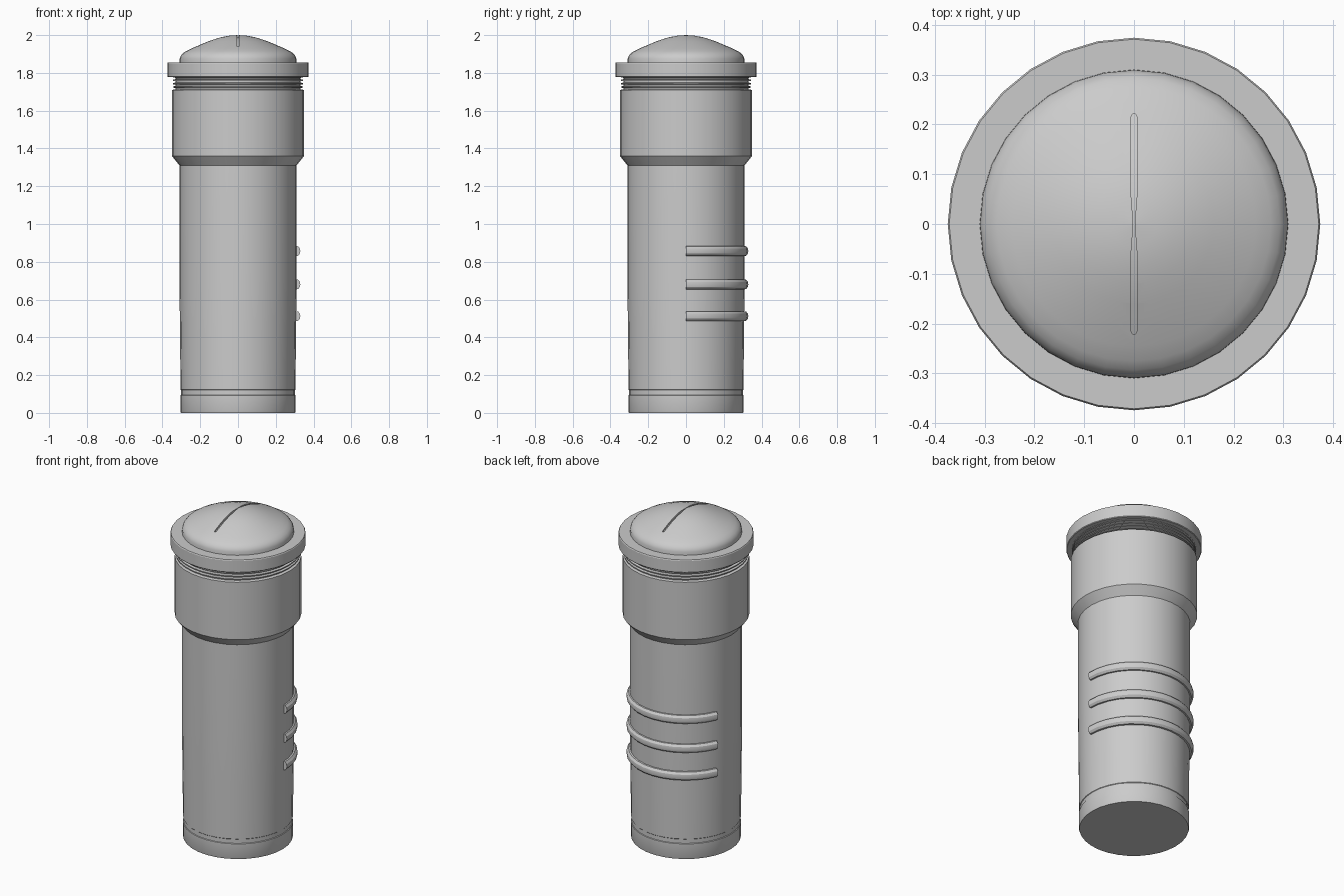
import bpy, bmesh, math

if "Cube" in bpy.data.objects:
    bpy.data.objects.remove(bpy.data.objects["Cube"])

SIDES = 32


def finish(name, bm, smooth=True):
    bmesh.ops.recalc_face_normals(bm, faces=bm.faces)
    me = bpy.data.meshes.new(name)
    bm.to_mesh(me)
    bm.free()
    ob = bpy.data.objects.new(name, me)
    bpy.context.collection.objects.link(ob)
    if smooth:
        shade(ob)
    return ob


def shade(ob):
    bpy.ops.object.select_all(action='DESELECT')
    ob.select_set(True)
    bpy.context.view_layer.objects.active = ob
    bpy.ops.object.shade_smooth_by_angle(angle=math.radians(30))


def lathe(name, profile, smooth=True):
    """Closed solid turned around z from (radius, z) points; r = 0 makes a pole."""
    bm = bmesh.new()
    rings = []
    for r, z in profile:
        if r == 0:
            rings.append([bm.verts.new((0, 0, z))] * SIDES)
        else:
            rings.append([bm.verts.new((r * math.cos(i * math.tau / SIDES),
                                        r * math.sin(i * math.tau / SIDES), z))
                          for i in range(SIDES)])
    for a, b in zip(rings, rings[1:]):
        for i in range(SIDES):
            j = (i + 1) % SIDES
            bm.faces.new(list(dict.fromkeys((a[i], a[j], b[j], b[i]))))
    for ring in (rings[0], rings[-1]):
        if ring[0] is not ring[1]:
            bm.faces.new(ring)
    return finish(name, bm, smooth)


def sweep(name, sections):
    """Skin between equal-length cross-sections, with capped ends."""
    bm = bmesh.new()
    rows = [[bm.verts.new(p) for p in s] for s in sections]
    n = len(rows[0])
    for a, b in zip(rows, rows[1:]):
        for i in range(n):
            j = (i + 1) % n
            bm.faces.new((a[i], a[j], b[j], b[i]))
    bm.faces.new(rows[0])
    bm.faces.new(rows[-1])
    return finish(name, bm, False)


# Main tube with a shallow notch near the foot
lathe("body_tube", [(0.302, 0), (0.305, 0.008), (0.305, 0.093), (0.301, 0.095),
                    (0.301, 0.12), (0.304, 0.123), (0.307, 0.4), (0.31, 0.7),
                    (0.31, 1.33)])

# Wider sleeve with a chamfered underside and screw thread at the top
thread = [(0.35, 1.71)]
for k in range(4):
    z = 1.713 + k * 0.018
    thread += [(0.331, z), (0.331, z + 0.007), (0.344, z + 0.009), (0.344, z + 0.015)]
lathe("sleeve", [(0.308, 1.308), (0.35, 1.36)] + thread + [(0.335, 1.785)])

# Cap flange
lathe("cap_flange", [(0.371, 1.778), (0.374, 1.782), (0.374, 1.851), (0.371, 1.856)])

# Domed lid
dome = [(0.31, 1.85), (0.309, 1.875), (0.304, 1.889), (0.293, 1.903),
        (0.275, 1.915), (0.245, 1.93), (0.2, 1.949), (0.16, 1.966),
        (0.12, 1.98), (0.085, 1.99), (0.045, 1.997), (0, 2.0)]
lid = lathe("dome_lid", dome, False)


def dome_z(r):
    for (r0, z0), (r1, z1) in zip(dome, dome[1:]):
        if r1 <= r <= r0:
            return z0 + (z1 - z0) * (r0 - r) / (r0 - r1)


# Slot cut across the lid, pinched at the middle
slot = []
for y in (-0.222, -0.215, -0.16, -0.12, -0.06, 0, 0.06, 0.12, 0.16, 0.215, 0.222):
    w = 0.002 if abs(y) > 0.22 else 0.0015 + 0.0045 * min(1, abs(y) / 0.06)
    z = dome_z(abs(y))
    slot.append([(-w, y, z - 0.012), (w, y, z - 0.012), (w, y, z + 0.03), (-w, y, z + 0.03)])
cutter = sweep("slot_cutter", slot)
mod = lid.modifiers.new("slot", 'BOOLEAN')
mod.operation = 'DIFFERENCE'
mod.solver = 'EXACT'
mod.object = cutter
bpy.context.view_layer.objects.active = lid
bpy.ops.object.modifier_apply(modifier=mod.name)
bpy.data.objects.remove(cutter)
shade(lid)

# Three partial grip ribs on the right and back
rib = [(0.298, -0.027), (0.318, -0.025), (0.328, -0.013), (0.33, 0),
       (0.328, 0.013), (0.318, 0.025), (0.298, 0.027)]
for n, zc in enumerate((0.512, 0.68, 0.857)):
    angles = [math.radians(157.5) * i / 14 for i in range(15)]
    ob = sweep(f"grip_rib_{n + 1}", [[(r * math.cos(a), r * math.sin(a), zc + dz)
                                      for r, dz in rib] for a in angles])
    shade(ob)
